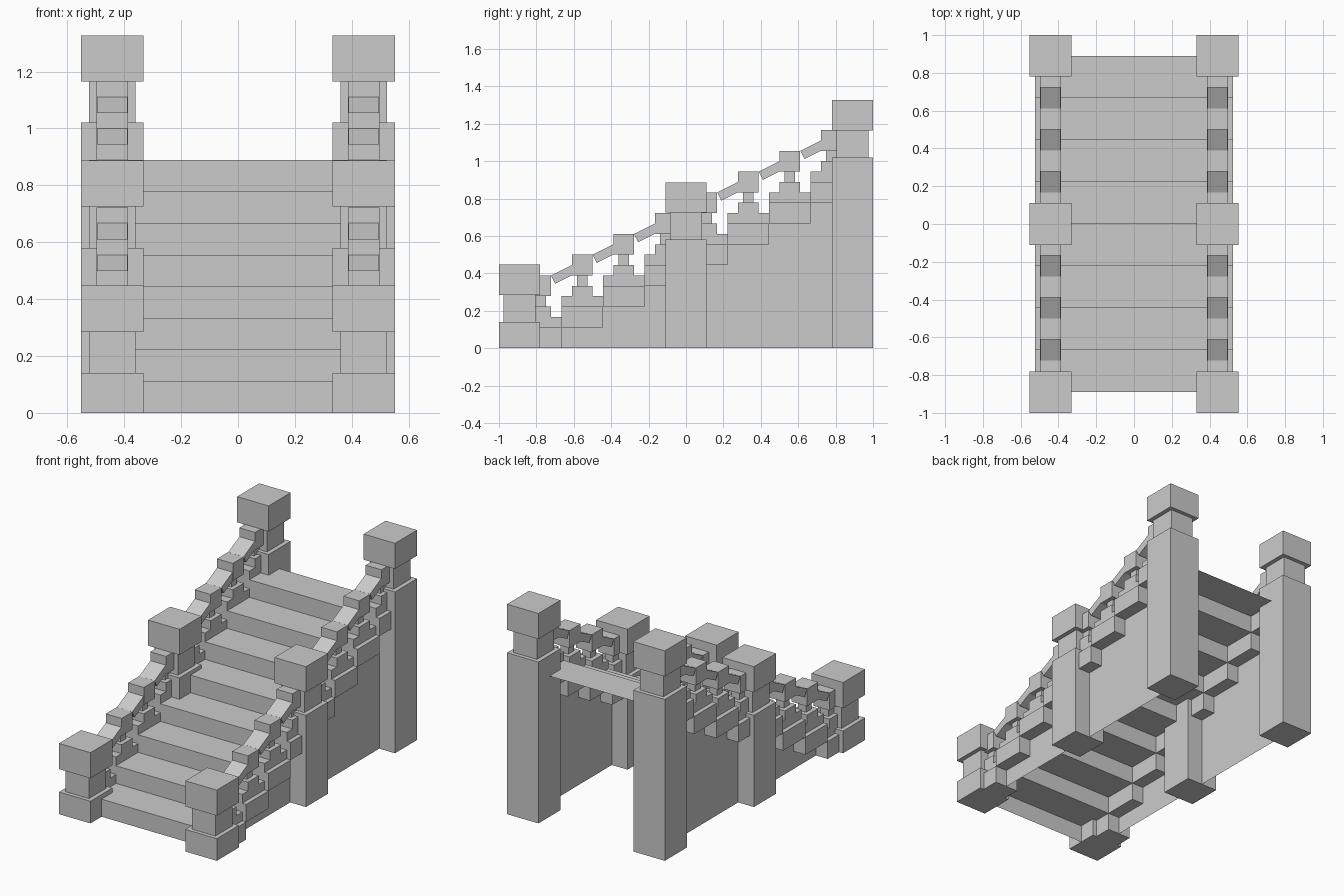
import bpy
import bmesh
from mathutils import Vector

cube = bpy.data.objects.get("Cube")
if cube:
    bpy.data.objects.remove(cube, do_unlink=True)

stone = bpy.data.materials.new("grey_stone")
stone.use_nodes = True
GREY = (0.6, 0.6, 0.6, 1)
stone.diffuse_color = GREY
stone.node_tree.nodes["Principled BSDF"].inputs["Base Color"].default_value = GREY

STEPS = 8
RISE = 1 / 9
RUN = 2 / 9
FRONT = -8 / 9
RAIL_X = 0.442      # centre line of each balustrade


def finish(name, bm):
    mesh = bpy.data.meshes.new(name)
    bm.to_mesh(mesh)
    bm.free()
    mesh.materials.append(stone)
    obj = bpy.data.objects.new(name, mesh)
    bpy.context.collection.objects.link(obj)
    return obj


def add_box(bm, x, y, z0, z1, wx, wy):
    verts = bmesh.ops.create_cube(bm, size=1)["verts"]
    for v in verts:
        v.co = Vector((x + v.co.x * wx, y + v.co.y * wy,
                       (z0 + z1) / 2 + v.co.z * (z1 - z0)))


def add_prism(bm, outline, x, width):
    """Extrude a (y, z) outline across x."""
    a = [bm.verts.new((x - width / 2, y, z)) for y, z in outline]
    b = [bm.verts.new((x + width / 2, y, z)) for y, z in outline]
    bm.faces.new(a)
    bm.faces.new(b[::-1])
    for i in range(len(a)):
        j = (i + 1) % len(a)
        bm.faces.new((a[i], b[i], b[j], a[j]))
    bmesh.ops.recalc_face_normals(bm, faces=bm.faces)


# Stair shell: treads, risers and side walls, open underneath and at the back
bm = bmesh.new()
for k in range(STEPS):
    y0, y1 = FRONT + k * RUN, FRONT + (k + 1) * RUN
    z0, z1 = k * RISE, (k + 1) * RISE
    path = [(y0, z0), (y0, z1), (y1, z1)]
    left = [bm.verts.new((-RAIL_X, y, z)) for y, z in path]
    right = [bm.verts.new((RAIL_X, y, z)) for y, z in path]
    for i in range(2):
        bm.faces.new((left[i], right[i], right[i + 1], left[i + 1]))
    for side in (-1, 1):
        wall = [(y0, 0), (y1, 0), (y1, z1), (y0, z1)][::side]
        bm.faces.new([bm.verts.new((side * RAIL_X, y, z)) for y, z in wall])
bmesh.ops.remove_doubles(bm, verts=bm.verts, dist=0.0001)
finish("stair_shell", bm)

# Posts: shaft, neck and cap; front, middle and back
POSTS = {"front": (-0.89, 0.14), "middle": (0, 0.58), "back": (0.89, 1.02)}

for side, word in ((-1, "right"), (1, "left")):
    x = side * RAIL_X
    for place, (y, top) in POSTS.items():
        bm = bmesh.new()
        add_box(bm, x, y, 0, top, 0.22, 0.22)
        add_box(bm, x, y, top, top + 0.145, 0.165, 0.17)
        add_box(bm, x, y, top + 0.145, top + 0.307, 0.22, 0.22)
        finish(f"{word}_{place}_post", bm)

    # Balustrade: stepped curb blocks with small balusters
    curb, balusters, rail = bmesh.new(), bmesh.new(), bmesh.new()
    for k in range(STEPS):
        y = FRONT + (k + 0.5) * RUN
        z = k * RISE
        h = RISE / 2
        add_box(curb, x, y, z, z + 2 * h, 0.165, RUN)
        add_box(curb, x, y, z + 2 * h, z + 3 * h, 0.11, RUN)
        add_box(balusters, x, y, z + 3 * h, z + 4 * h, 0.11, 0.11)
        add_box(balusters, x, y, z + 4 * h, z + 5 * h, 0.056, 0.056)
        add_box(balusters, x, y, z + 5 * h, z + 7 * h, 0.11, 0.11)
        # Sloping handrail piece up to the next baluster
        if k < STEPS - 1:
            ya, za = y + h, z + 7 * h
            yb, zb = ya + 2 * h, za + h
            dy, dz = 0.022, -0.044
            add_prism(rail, [(ya, za), (yb, zb), (yb + dy, zb + dz),
                             (ya + dy, za + dz)], x, 0.108)
    finish(f"{word}_curb", curb)
    finish(f"{word}_balusters", balusters)
    finish(f"{word}_handrail", rail)
